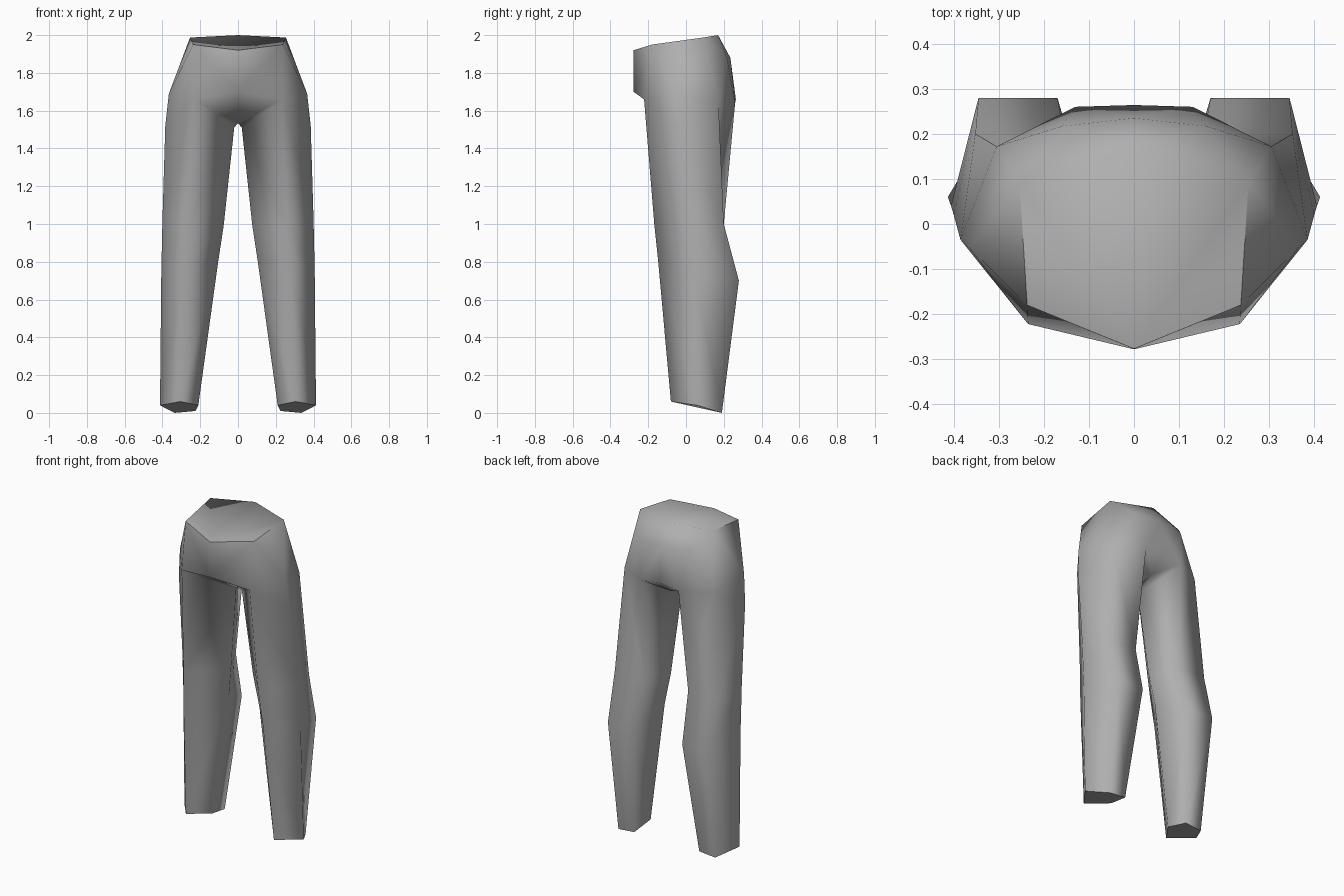
import bpy, bmesh
from mathutils import Vector

cube = bpy.data.objects.get("Cube")
if cube:
    bpy.data.objects.remove(cube, do_unlink=True)

fabric = bpy.data.materials.new("grey fabric")
fabric.use_nodes = True
GREY = (0.43, 0.43, 0.43, 1)
fabric.diffuse_color = GREY
fabric.node_tree.nodes["Principled BSDF"].inputs["Base Color"].default_value = GREY

bm = bmesh.new()


def vert(x, y, z):
    return bm.verts.new((x, y, z))


def face(*verts):
    return bm.faces.new(verts)


def ring(*points):
    return [vert(*p) for p in points]


def bridge(lower, upper):
    for i in range(len(lower)):
        j = (i + 1) % len(lower)
        face(lower[i], lower[j], upper[j], upper[i])


# Left leg, five corners per ring: outer, front, inner, back inner, back outer
ankle = ring((.413, .06, .04), (.305, -.08, .06), (.21, .05, .04),
             (.225, .19, .01), (.335, .19, 0))
calf = ring((.406, .04, .75), (.275, -.147, .8), (.105, .06, .8),
            (.17, .28, .7), (.345, .28, .7))
knee = ring((.4, .02, 1.02), (.26, -.168, 1), (.076, .04, .99),
            (.155, .2, 1), (.352, .2, 1))
thigh = ring((.385, -.035, 1.52), (.235, -.222, 1.66), (.02, .01, 1.51),
             (.13, .26, 1.64), (.305, .172, 1.64))
face(*ankle)
bridge(ankle, calf)
bridge(calf, knee)
bridge(knee, thigh)
outer, front, inner, seat, back = thigh

# Centre line from belly to seat
belly = vert(0, -.278, 1.7)
crotch = vert(0, 0, 1.535)
dimple = vert(0, .16, 1.57)
seat_mid = vert(0, .264, 1.66)
face(belly, front, crotch)
face(front, inner, crotch)
face(inner, seat, dimple, crotch)
face(seat, seat_mid, dimple)

# Hips, lower back and waist
hip = vert(.366, -.052, 1.69)
loin_mid, loin = ring((0, .235, 1.88), (.16, .217, 1.88))
waist = ring((0, -.277, 1.92), (.237, -.18, 1.95),
             (.254, .09, 1.987), (0, .17, 2))
face(front, outer, hip)
face(outer, back, hip)
face(belly, front, waist[1], waist[0])
face(front, hip, waist[1])
face(hip, waist[2], waist[1])
face(hip, back, waist[2])
face(back, loin, waist[2])
face(back, seat, loin)
face(seat, seat_mid, loin_mid, loin)
face(loin, loin_mid, waist[3], waist[2])
face(*waist)

# Mirror to the other side and close the centre seam
bmesh.ops.mirror(bm, geom=bm.verts[:] + bm.edges[:] + bm.faces[:],
                 axis='X', merge_dist=0.001)
bmesh.ops.remove_doubles(bm, verts=bm.verts[:], dist=0.001)
bmesh.ops.recalc_face_normals(bm, faces=bm.faces[:])

# Smooth cloth with crisp hems and a crisp front waist
for f in bm.faces:
    f.smooth = True
for e in bm.edges:
    a, b = (v.co for v in e.verts)
    hem = max(a.z, b.z) < .1
    waistline = min(a.z, b.z) > 1.9 and (a.y + b.y) / 2 < .12
    if hem or (waistline and e.calc_face_angle(0) > .5):
        e.smooth = False

mesh = bpy.data.meshes.new("trousers")
bm.to_mesh(mesh)
bm.free()
mesh.materials.append(fabric)
trousers = bpy.data.objects.new("trousers", mesh)
bpy.context.collection.objects.link(trousers)
